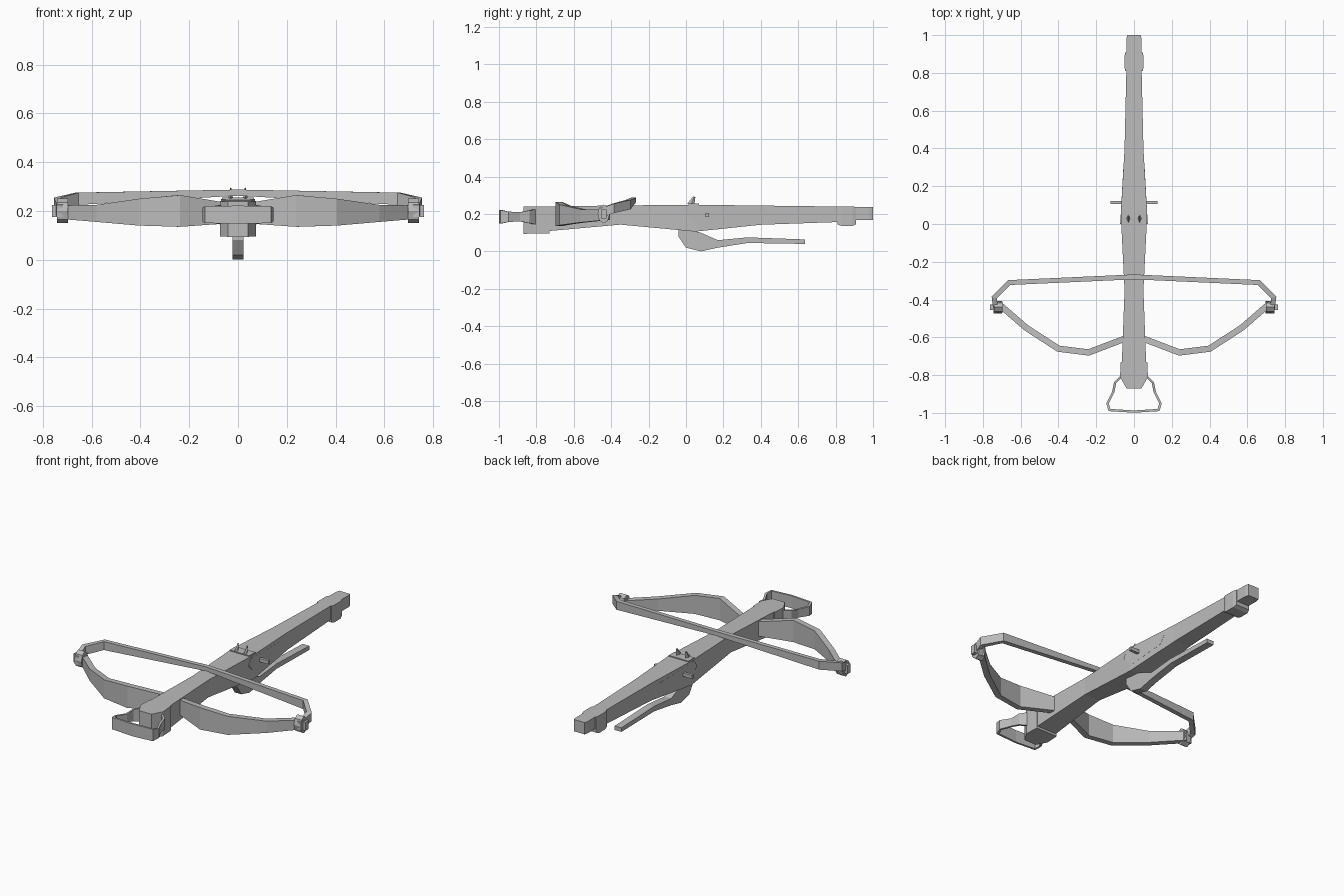
import bpy, bmesh
from mathutils import Matrix, Vector

if "Cube" in bpy.data.objects:
    bpy.data.objects.remove(bpy.data.objects["Cube"], do_unlink=True)

GREY = (0.5, 0.5, 0.5, 1)
grey = bpy.data.materials.new("plain grey")
grey.use_nodes = True
grey.diffuse_color = GREY
grey.node_tree.nodes["Principled BSDF"].inputs["Base Color"].default_value = GREY


def finish(name, bm):
    """Turn a bmesh into a named grey object."""
    bmesh.ops.recalc_face_normals(bm, faces=bm.faces)
    mesh = bpy.data.meshes.new(name)
    bm.to_mesh(mesh)
    bm.free()
    mesh.materials.append(grey)
    part = bpy.data.objects.new(name, mesh)
    bpy.context.collection.objects.link(part)
    return part


def loft(name, rings):
    """Skin rings of equal size and cap both ends."""
    bm = bmesh.new()
    rows = [[bm.verts.new(point) for point in ring] for ring in rings]
    for near, far in zip(rows, rows[1:]):
        for i in range(len(near)):
            bm.faces.new((near[i - 1], near[i], far[i], far[i - 1]))
    bm.faces.new(rows[0])
    bm.faces.new(rows[-1])
    return finish(name, bm)


def beam(name, stations, depth=None):
    """Box section along y, nearly square, hanging from a gently sloping top."""
    rings = []
    for y, half in stations:
        top = 0.25 - abs(y) / 80
        low = top - (depth or 2.05 * half)
        rings.append([(-half, y, low), (half, y, low), (half, y, top), (-half, y, top)])
    return loft(name, rings)


def band(name, path, width, side=1):
    """Mitred upright band along a path of (x, y, middle z, height)."""
    plan = [Vector((side * x, y)) for x, y, z, height in path]
    steps = [(b - a).normalized() for a, b in zip(plan, plan[1:])]
    rings = []
    for i, (point, (x, y, z, height)) in enumerate(zip(plan, path)):
        before, after = steps[max(i - 1, 0)], steps[min(i, len(steps) - 1)]
        along = (before + after).normalized()
        across = Vector((-along.y, along.x)) * width / 2 / along.dot(after)
        a, b, low, high = point + across, point - across, z - height / 2, z + height / 2
        rings.append([(*a, low), (*b, low), (*b, high), (*a, high)])
    return loft(name, rings)


def mirrored(path):
    """Continue a path that ends on the centre line to the other side."""
    return path + [(-x, *rest) for x, *rest in path[-2::-1]]


def box(name, centre, size):
    bm = bmesh.new()
    bmesh.ops.create_cube(bm, size=1, matrix=Matrix.LocRotScale(Vector(centre), None, Vector(size)))
    return finish(name, bm)


def prism(name, centre, size, sides, tip=1):
    """Upright prism or, with a smaller tip, a tapered spike."""
    bm = bmesh.new()
    bmesh.ops.create_cone(bm, cap_ends=True, segments=sides, radius1=0.5, radius2=tip / 2, depth=1)
    bmesh.ops.scale(bm, vec=size, verts=bm.verts)
    part = finish(name, bm)
    part.location = centre
    return part


# Stock with its nose block and butt
beam("stock", [(-0.75, 0.065), (-0.35, 0.05), (0.05, 0.07), (0.4, 0.05), (0.83, 0.04)])
beam("nose_block", [(-0.87, 0.04), (-0.81, 0.074), (-0.73, 0.07)], depth=0.145)
beam("butt_collar", [(0.81, 0.047), (0.83, 0.05), (0.89, 0.05), (0.91, 0.045)])
beam("butt_end", [(0.9, 0.04), (0.98, 0.04), (1, 0.035)], depth=0.07)

# Foot stirrup, waisted in height along its sides
stirrup_plan = [(0.07, -0.81), (0.1, -0.84), (0.11, -0.89), (0.14, -0.95), (0.13, -0.985), (0, -0.993)]
stirrup_path = [(x, y, 0.185, 0.04 + 0.4 * abs(y + 0.91)) for x, y in stirrup_plan]
band("stirrup", mirrored(stirrup_path), width=0.012)

# Bow limbs, each ending in an eight-sided clamp with a cross pin
limb_path = [(0.03, -0.6, 0.19, 0.08), (0.24, -0.68, 0.2, 0.13), (0.4, -0.66, 0.195, 0.11),
             (0.57, -0.55, 0.19, 0.07), (0.72, -0.42, 0.195, 0.055)]
for side, label in ((1, "left"), (-1, "right")):
    band(label + "_limb", limb_path, 0.033, side)
    clamp = prism(label + "_tip_clamp", (side * 0.72, -0.44, 0.2), (0.1, 0.065, 0.045), sides=8)
    clamp.rotation_euler.y = 1.5708
    box(label + "_tip_pin", (side * 0.727, -0.44, 0.2), (0.07, 0.03, 0.05))

# Bowstring band, rising from the clamps to the middle
string_path = [(0.73, -0.47, 0.2, 0.05), (0.74, -0.39, 0.23, 0.05),
               (0.66, -0.31, 0.25, 0.05), (0, -0.28, 0.275, 0.025)]
band("bowstring", mirrored(string_path), width=0.026)

# Long trigger lever under the stock
lever_path = [(0, -0.04, 0.1, 0.04), (0, 0, 0.07, 0.1), (0, 0.08, 0.05, 0.1),
              (0, 0.17, 0.04, 0.04), (0, 0.33, 0.06, 0.03), (0, 0.637, 0.052, 0.024)]
band("trigger_lever", lever_path, width=0.044)

# String catch with two claws, and the pin through the stock
box("catch_frame", (0, 0.042, 0.23), (0.13, 0.055, 0.05))
for side, label in ((1, "left"), (-1, "right")):
    claw = prism(label + "_claw", (side * 0.03, 0.035, 0.27), (0.02, 0.04, 0.05), sides=4, tip=0.3)
    claw.rotation_euler.x = -0.4
box("cross_pin", (0, 0.114, 0.195), (0.25, 0.017, 0.02))

# Shallow plates on both flanks, following the taper of the stock
plate_outline = [(0, 0.2), (0.06, 0.14), (0.29, 0.17), (0.32, 0.22), (0.02, 0.24)]
loft("side_plates", [[(side * (0.073 - y / 18), y, z) for y, z in plate_outline]
                     for side in (-1, 1)])
